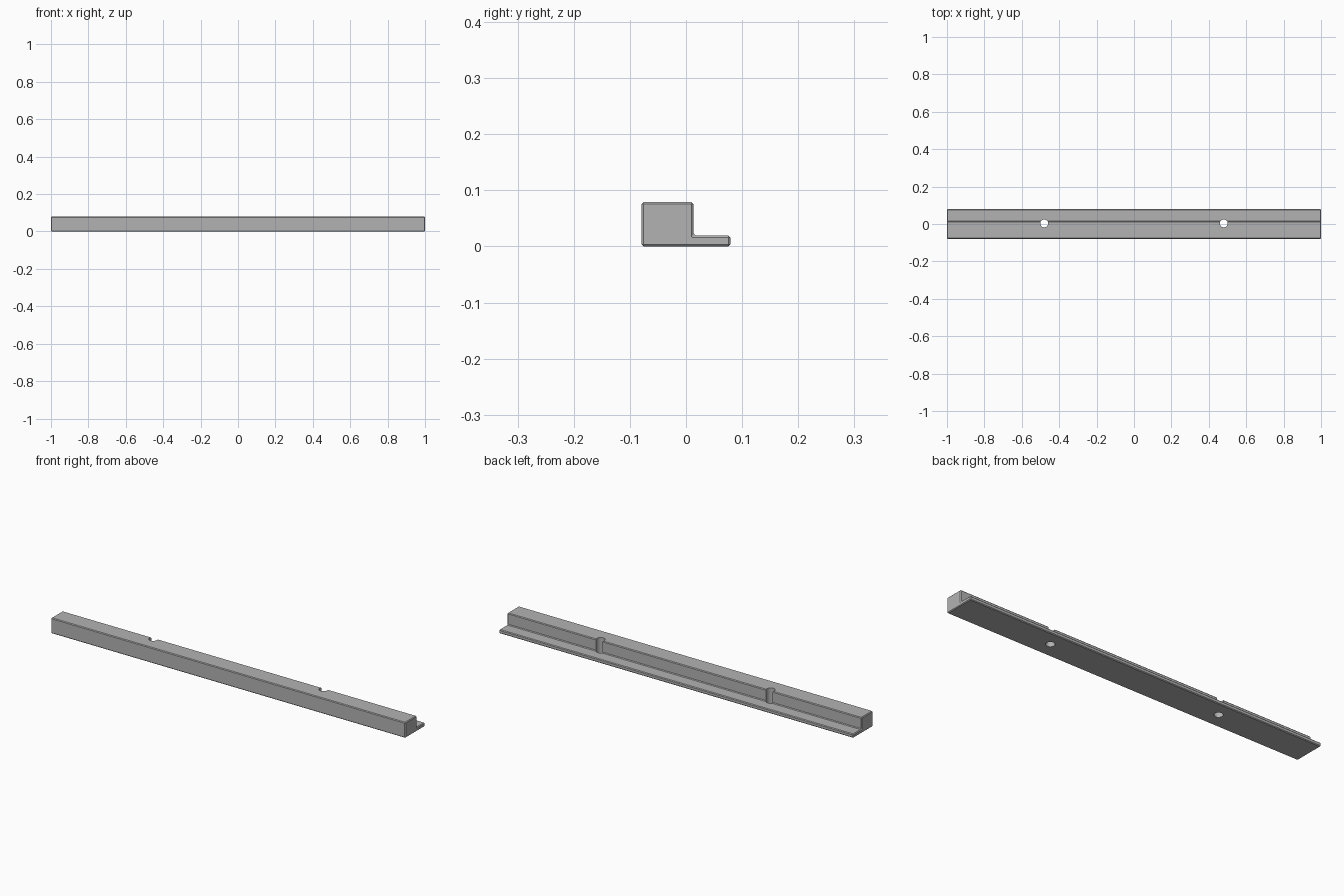
import bpy
import bmesh

cube = bpy.data.objects.get("Cube")
if cube:
    bpy.data.objects.remove(cube, do_unlink=True)

# Single grey material
grey = bpy.data.materials.new("plain grey")
grey.use_nodes = True
colour = (0.45, 0.45, 0.45, 1)
grey.diffuse_color = colour
grey.node_tree.nodes["Principled BSDF"].inputs["Base Color"].default_value = colour


def make_object(name, bm):
    bmesh.ops.recalc_face_normals(bm, faces=bm.faces)
    mesh = bpy.data.meshes.new(name)
    bm.to_mesh(mesh)
    bm.free()
    mesh.materials.append(grey)
    obj = bpy.data.objects.new(name, mesh)
    bpy.context.collection.objects.link(obj)
    return obj


# Stepped rail: L-shaped profile swept along x, every edge chamfered
BACK, STEP, TOP, LIP = 0.079, 0.0135, 0.079, 0.0195
profile = [(-BACK, 0), (BACK, 0), (BACK, LIP), (STEP, LIP), (STEP, TOP), (-BACK, TOP)]
bm = bmesh.new()
end = bm.faces.new([bm.verts.new((-1, y, z)) for y, z in profile])
swept = bmesh.ops.extrude_face_region(bm, geom=[end], use_keep_orig=True)
for v in swept["geom"]:
    if isinstance(v, bmesh.types.BMVert):
        v.co.x = 1
bmesh.ops.recalc_face_normals(bm, faces=bm.faces)
bmesh.ops.bevel(bm, geom=bm.edges[:], offset=0.0036, segments=1,
                affect='EDGES', profile=0.5)
rail = make_object("stepped_rail", bm)

# Two screw holes drilled through the step, breaking out of its wall
for side, x in (("left", 0.48), ("right", -0.48)):
    bm = bmesh.new()
    bmesh.ops.create_cone(bm, cap_ends=True, segments=32, radius1=0.021,
                          radius2=0.021, depth=0.4)
    bmesh.ops.translate(bm, verts=bm.verts, vec=(x, 0.003, 0.04))
    drill = make_object(side + "_hole_cutter", bm)
    drill.hide_render = True
    drill.hide_set(True)
    cut = rail.modifiers.new(side + " hole", 'BOOLEAN')
    cut.operation = 'DIFFERENCE'
    cut.solver = 'EXACT'
    cut.object = drill

# Flat faces with smooth hole walls
bpy.ops.object.select_all(action='DESELECT')
rail.select_set(True)
bpy.context.view_layer.objects.active = rail
for cut in list(rail.modifiers):
    bpy.ops.object.modifier_apply(modifier=cut.name)
bpy.ops.object.shade_smooth_by_angle(angle=0.5)
